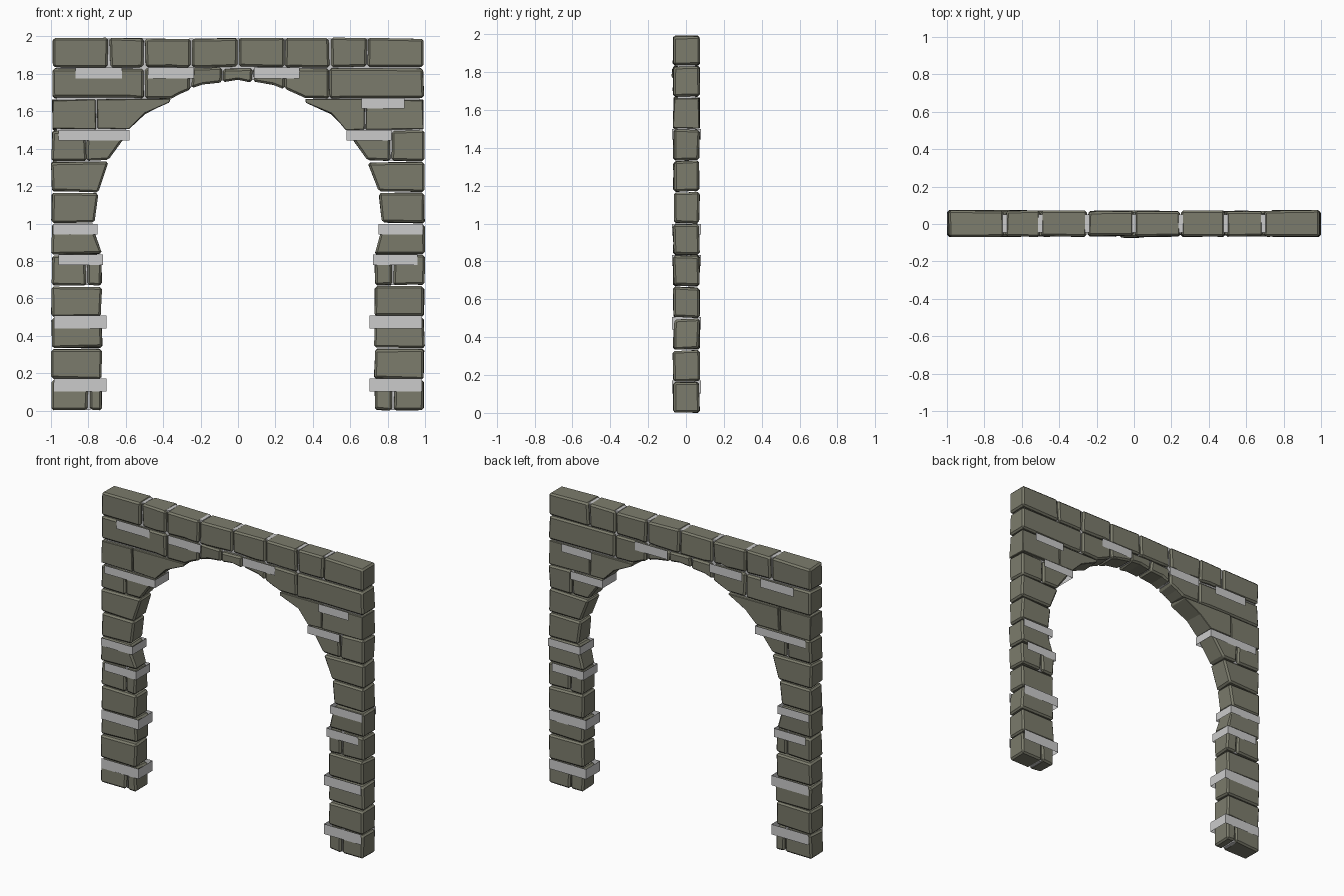
import bpy, bmesh, random

if "Cube" in bpy.data.objects:
    bpy.data.objects.remove(bpy.data.objects["Cube"])

random.seed(4)
H = 1 / 6                      # course height
YF, YB = -0.066, 0.07          # stone front and back

stone = bpy.data.materials.new("stone")
stone.diffuse_color = (0.2, 0.2, 0.15, 1)
stone.use_nodes = True
stone.node_tree.nodes["Principled BSDF"].inputs["Base Color"].default_value = stone.diffuse_color

# inner edge of the jambs at each course line, then the arch curve (|x|, z)
JAMB = [.73, .73, .73, .73, .73, .73, .77, .75, .695, .58]
ARCH = [(.58, 1.5), (.5, 1.585), (.36, 1.667), (.31, 1.695), (.19, 1.745), (0, 1.765)]


def arch_z(x):
    x = abs(x)
    for (xa, za), (xb, zb) in zip(ARCH, ARCH[1:]):
        if xb <= x <= xa:
            return za + (zb - za) * (xa - x) / (xa - xb)
    return 0


def finish(name, bm, mat=None):
    mesh = bpy.data.meshes.new(name)
    bm.to_mesh(mesh)
    bm.free()
    ob = bpy.data.objects.new(name, mesh)
    bpy.context.collection.objects.link(ob)
    if mat:
        mesh.materials.append(mat)
    return ob


def add_stone(bm, pts, out=0.0):
    """Extrude an x-z outline through the wall, with slightly uneven corners."""
    r = lambda: random.uniform(-.005, .005)
    f = [bm.verts.new((x + r(), YF - out + r(), z + r())) for x, z in pts]
    b = [bm.verts.new((x + r(), YB + r(), z + r())) for x, z in pts]
    bm.faces.new(f)
    bm.faces.new(b[::-1])
    n = len(pts)
    for i in range(n):
        bm.faces.new((f[i], b[i], b[(i + 1) % n], f[(i + 1) % n]))


def add_box(bm, x0, x1, y0, y1, z0, z1):
    v = bmesh.ops.create_cube(bm, size=1)['verts']
    for p in v:
        p.co.x = x0 if p.co.x < 0 else x1
        p.co.y = y0 if p.co.y < 0 else y1
        p.co.z = z0 if p.co.z < 0 else z1


def finish_course(name, bm):
    bmesh.ops.recalc_face_normals(bm, faces=bm.faces)
    ob = finish(name, bm, stone)
    bev = ob.modifiers.new("chamfer", 'BEVEL')
    bev.width = .011
    bev.segments = 1
    bev.limit_method = 'ANGLE'
    bev.angle_limit = .6


g = .004                       # half joint gap
mortar = bmesh.new()

# jamb courses: one stone each side, or two where there is a joint
joints = {0: (-.80, .83), 4: (-.81, .83), 8: (-.81, .82)}
for k in range(9):
    bm = bmesh.new()
    z0, z1 = k * H + g, (k + 1) * H - g
    for s, j in zip((-1, 1), joints.get(k, (None, None))):
        a, b = JAMB[k], JAMB[k + 1]
        inner = [(s * a, z0), (s * b, z1)]
        if k == 5:             # springer with a kink
            inner = [(s * a, z0), (s * .76, .94), (s * .768, z1)]
        if j is None:
            add_stone(bm, [(s * .995, z0)] + inner + [(s * .995, z1)])
        else:
            add_stone(bm, [(s * .995, z0), (j + s * g, z0), (j + s * g, z1), (s * .995, z1)])
            add_stone(bm, [(j - s * g, z0)] + inner + [(j - s * g, z1)])
            add_box(mortar, j - .012, j + .012, -.045, .05, z0, z1)
    finish_course("jamb_course_%d" % (k + 1), bm)

# spandrel and top courses, with undersides following the arch
rows = {9: [[-.995, -.755, -.36], [.36, .68, .995]],
        10: [[-.995, -.5, -.25, -.085, .08, .25, .49, .995]],
        11: [[-.995, -.69, -.5, -.25, 0, .25, .49, .69, .995]]}
breaks = sorted({s * x for x, _ in ARCH for s in (-1, 1)})
for k, runs in rows.items():
    bm = bmesh.new()
    z0, z1 = k * H + g, (k + 1) * H - g
    if k == 11:
        z1 = 1.99
    for cuts in runs:
        for i, (a, b) in enumerate(zip(cuts, cuts[1:])):
            xa, xb = a + g, b - g
            xs = [xa] + [x for x in breaks if xa + .02 < x < xb - .02] + [xb]
            low = [(x, min(max(z0, arch_z(x)), z1 - .012)) for x in xs]
            key = k == 10 and i == 3
            add_stone(bm, low + [(xb, z1), (xa, z1)], .006 if key else 0)
        for j in cuts[1:-1]:
            add_box(mortar, j - .012, j + .012, -.045, .05, max(z0, arch_z(j) + .01), z1)
    finish_course("arch_course_%d" % (k - 8), bm)

# bed joints above the arch
add_box(mortar, -.97, .97, -.045, .05, 11 * H - .01, 11 * H + .01)
for s in (-1, 1):
    x0, x1 = sorted((s * .97, s * .4))
    add_box(mortar, x0, x1, -.045, .05, 10 * H - .01, 10 * H + .01)
    x0, x1 = sorted((s * .97, s * .6))
    add_box(mortar, x0, x1, -.045, .05, 9 * H - .008, 9 * H + .008)
finish("mortar", mortar)

# thin grey strips on both faces; most jamb strips fold round the inner edge
STRIPS = [(-.87, -.62, 1.775, 1.835, 0), (-.48, -.235, 1.775, 1.835, 0),
          (.085, .33, 1.775, 1.835, 0), (.66, .89, 1.615, 1.67, 0),
          (-.96, -.58, 1.445, 1.5, 1), (.58, .82, 1.445, 1.5, 1)]
for s in (-1, 1):
    for o, i, z0, z1 in [(.99, .75, .942, .997), (.96, .722, .777, .835),
                         (.985, .703, .44, .507), (.985, .703, .103, .172)]:
        STRIPS.append((*sorted((s * o, s * i)), z0, z1, 1))

bm = bmesh.new()
F, B = -.073, .079
for x0, x1, z0, z1, fold in STRIPS:
    inner, outer = (x0, x1) if x0 > 0 else (x1, x0)
    path = [(outer, F), (inner, F), (inner, B), (outer, B)]
    lo = [bm.verts.new((x, y, z0)) for x, y in path]
    hi = [bm.verts.new((x, y, z1)) for x, y in path]
    for i in ((0, 1, 2) if fold else (0, 2)):
        bm.faces.new((lo[i], lo[i + 1], hi[i + 1], hi[i]))
finish("trim_strips", bm)
